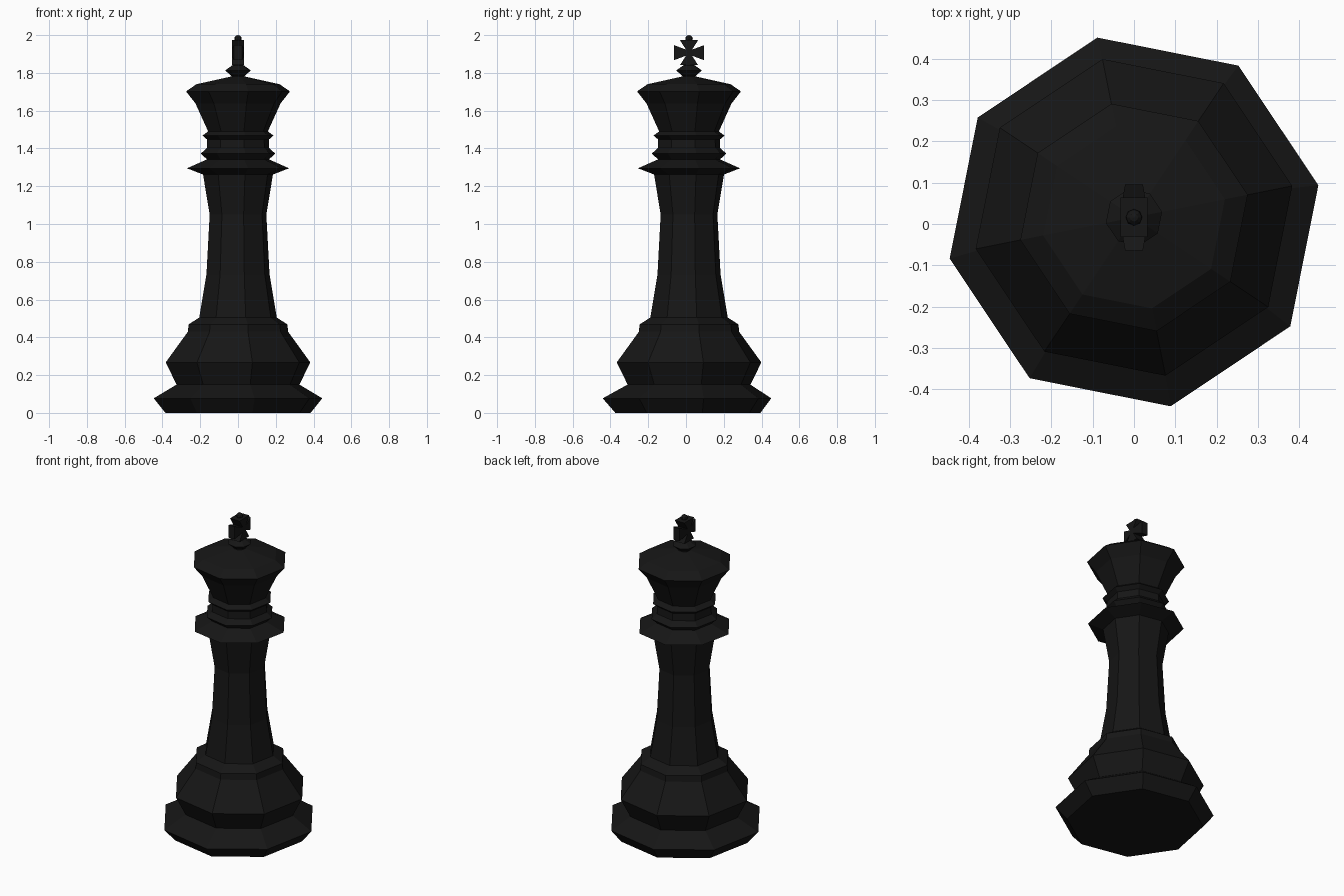
import bpy, bmesh, math
from mathutils import Matrix

if "Cube" in bpy.data.objects:
    bpy.data.objects.remove(bpy.data.objects["Cube"])

CY = 0.016                      # the turned body sits slightly off the y axis
PHASE = math.radians(11.25)

black = bpy.data.materials.new("black")
black.diffuse_color = (0.008, 0.008, 0.008, 1)
black.use_nodes = True
black.node_tree.nodes["Principled BSDF"].inputs["Base Color"].default_value = black.diffuse_color


def finish(bm, name):
    bmesh.ops.recalc_face_normals(bm, faces=bm.faces)
    me = bpy.data.meshes.new(name)
    bm.to_mesh(me)
    bm.free()
    ob = bpy.data.objects.new(name, me)
    me.materials.append(black)
    bpy.context.collection.objects.link(ob)
    return ob


def turned(name, profile, sides=8):
    """Faceted lathe: profile of (half width in x, z[, centre y])."""
    bm = bmesh.new()
    rings = []
    for w, z, *c in profile:
        r = w / math.cos(PHASE)
        cy = c[0] if c else CY
        rings.append([bm.verts.new((r * math.cos(PHASE + i * math.tau / sides),
                                    cy + r * math.sin(PHASE + i * math.tau / sides), z))
                      for i in range(sides)])
    for a, b in zip(rings, rings[1:]):
        for i in range(sides):
            j = (i + 1) % sides
            bm.faces.new((a[i], a[j], b[j], b[i]))
    bm.faces.new(rings[0][::-1])
    bm.faces.new(rings[-1])
    return finish(bm, name)


# Base, shaft, collars and flared crown in one turned body
turned("body", [
    (0.384, 0, 0.01), (0.446, 0.077, 0.005), (0.325, 0.15), (0.383, 0.267),
    (0.265, 0.43), (0.262, 0.468), (0.205, 0.505), (0.167, 0.733),
    (0.15, 1.05), (0.185, 1.262), (0.27, 1.295), (0.164, 1.342),
    (0.197, 1.373), (0.165, 1.402), (0.163, 1.447), (0.188, 1.468),
    (0.158, 1.49), (0.225, 1.638), (0.275, 1.702), (0.22, 1.74), (0.04, 1.78)])

# Small ring under the cross
turned("finial", [(0.035, 1.77), (0.035, 1.784), (0.068, 1.813), (0.03, 1.84), (0.025, 1.86)])

# Flared cross: one arm outline repeated four times, then extruded along x
bm = bmesh.new()
centre = 1.907
arm = [(0.014, 0.016), (0.046, 0.064), (-0.046, 0.064), (-0.014, 0.016)]
outline = []
for k in range(4):
    c, s = round(math.cos(k * math.pi / 2)), round(math.sin(k * math.pi / 2))
    tip, half = (0.066, 0.048) if k % 2 == 0 else (0.08, 0.04)
    for side, far in ((1, 0), (1, 1), (-1, 1), (-1, 0)):
        u = side * (half if far else 0.016)
        v = tip if far else 0.016
        if not far and side == -1:
            continue            # shared with the next arm
        outline.append((u * c - v * s, u * s + v * c))
face = bm.faces.new([bm.verts.new((-0.033, CY + y, centre + z)) for y, z in outline])
ext = bmesh.ops.extrude_face_region(bm, geom=[face])
bmesh.ops.translate(bm, vec=(0.066, 0, 0),
                    verts=[v for v in ext["geom"] if isinstance(v, bmesh.types.BMVert)])
# Side arms become thinner towards their tips
for v in bm.verts:
    if abs(v.co.y - CY) > 0.07:
        v.co.x *= 0.65
finish(bm, "cross")

# Ball on top of the cross
bm = bmesh.new()
bmesh.ops.create_uvsphere(bm, u_segments=8, v_segments=6, radius=0.02,
                          matrix=Matrix.Translation((0, CY, 1.98)))
finish(bm, "cross_ball")
